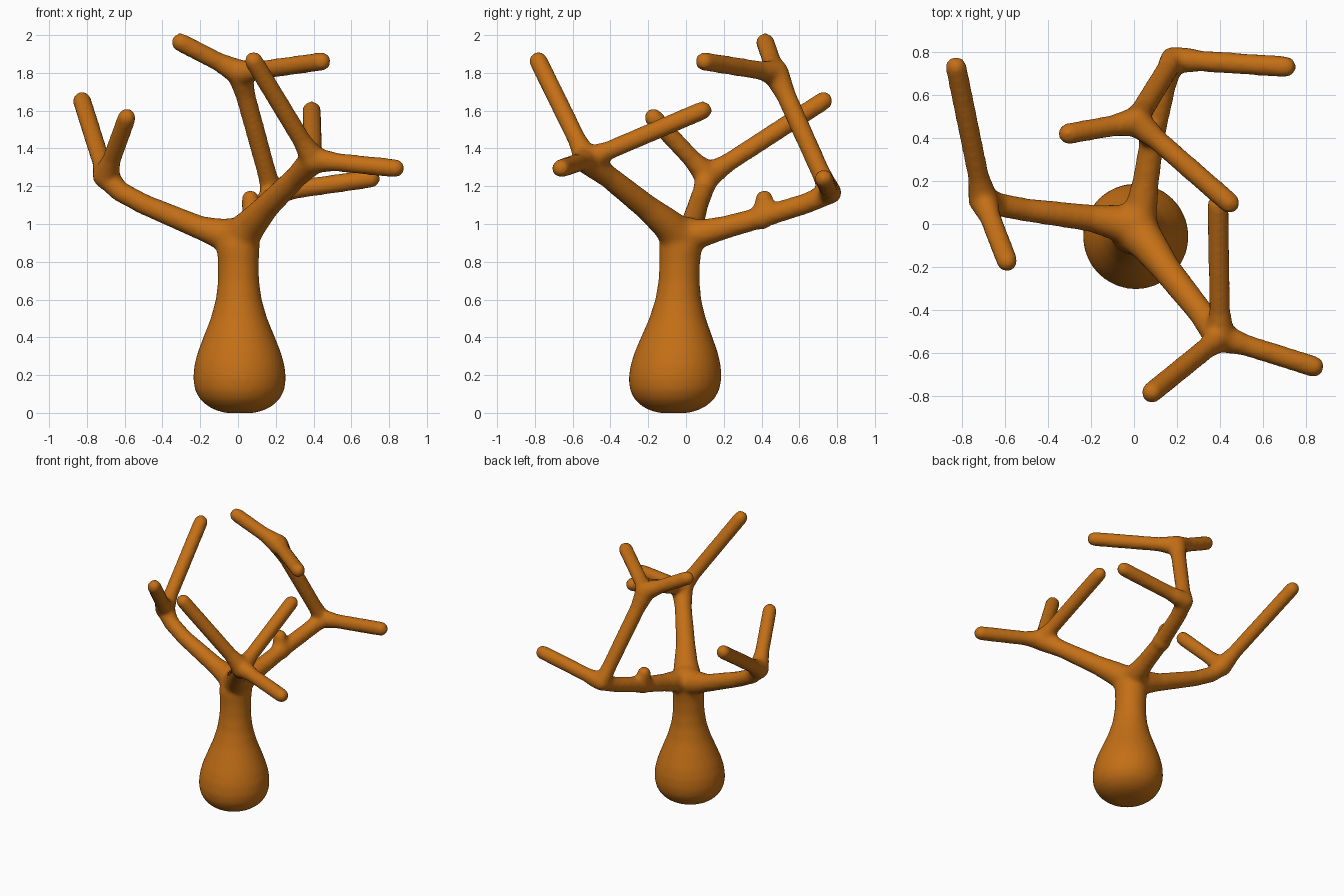
import bpy, bmesh, math
from mathutils import Vector, Matrix

if "Cube" in bpy.data.objects:
    bpy.data.objects.remove(bpy.data.objects["Cube"])

bm = bmesh.new()
GROW = 0.005          # makes up for the shrinkage of the smoothing


def ball(p, r):
    bmesh.ops.create_uvsphere(bm, u_segments=24, v_segments=14, radius=r,
                              matrix=Matrix.Translation(p))


def limb(points):
    """Round tapered limb through (x, y, z, radius) points."""
    pts = [(Vector(p[:3]), p[3] + GROW) for p in points]
    for p, r in pts:
        ball(p, r)
    for (a, ra), (b, rb) in zip(pts, pts[1:]):
        d = b - a
        m = Matrix.Translation((a + b) / 2) @ d.to_track_quat('Z', 'Y').to_matrix().to_4x4()
        bmesh.ops.create_cone(bm, cap_ends=True, segments=24, radius1=ra,
                              radius2=rb, depth=d.length, matrix=m)


def twig(start, tip, r=0.045, flare=0.066):
    """Straight twig that widens where it leaves its fork."""
    a, b = Vector(start), Vector(tip)
    u = (b - a).normalized()
    b += u * 0.004
    limb([(*a, flare), (*(a + u * 0.07), r + 0.009),
          (*(a + u * 0.13), r), (*b, r)])


# Trunk: bulbous base with a narrow neck, leaning slightly back
profile = [(0.0, 0.08), (0.015, 0.13), (0.035, 0.17), (0.07, 0.21),
           (0.12, 0.237), (0.18, 0.246), (0.25, 0.24), (0.32, 0.221),
           (0.4, 0.19), (0.5, 0.15), (0.6, 0.122), (0.7, 0.109),
           (0.8, 0.108), (0.88, 0.115), (0.95, 0.1), (1.01, 0.06)]
rings = []
for z, r in profile:
    cx, cy = 0.01 - 0.01 * z, -0.065 + 0.04 * z
    rings.append([bm.verts.new((cx + r * math.cos(math.tau * i / 32),
                                cy + r * math.sin(math.tau * i / 32), z))
                  for i in range(32)])
for lo, hi in zip(rings, rings[1:]):
    for i in range(32):
        j = (i + 1) % 32
        bm.faces.new((lo[i], lo[j], hi[j], hi[i]))
bm.faces.new(rings[0][::-1])
bm.faces.new(rings[-1])

# Left bough and its two twigs
fork_a = (-0.70, 0.115, 1.255)
limb([(0, -0.01, 0.93, 0.10), (-0.1, 0.01, 0.95, 0.076), (-0.2, 0.027, 0.98, 0.058),
      (-0.5, 0.065, 1.105, 0.05), (-0.63, 0.09, 1.175, 0.05), (*fork_a, 0.06)])
twig(fork_a, (-0.825, 0.725, 1.65))
twig(fork_a, (-0.59, -0.17, 1.56))

# Front right bough and its three twigs
fork_b = (0.40, -0.525, 1.34)
limb([(0.01, -0.03, 0.93, 0.10), (0.07, -0.10, 1.0, 0.08),
      (0.15, -0.21, 1.09, 0.063), (0.31, -0.41, 1.25, 0.055), (*fork_b, 0.07)])
twig(fork_b, (0.085, -0.78, 1.86))
twig(fork_b, (0.83, -0.66, 1.295))
twig(fork_b, (0.39, 0.085, 1.6))

# Back bough with a short stub, a side twig and a forked top
fork_c = (0.18, 0.765, 1.165)
fork_d = (0.01, 0.475, 1.80)
limb([(0.01, 0.0, 0.94, 0.095), (0.035, 0.08, 0.95, 0.07), (0.055, 0.2, 0.98, 0.057),
      (0.085, 0.4, 1.035, 0.052), (0.14, 0.64, 1.11, 0.05), (*fork_c, 0.053)])
limb([(0.085, 0.40, 1.035, 0.06), (0.07, 0.41, 1.09, 0.047), (0.065, 0.415, 1.133, 0.043)])
twig(fork_c, (0.70, 0.73, 1.24), flare=0.055)
limb([(*fork_c, 0.053), (0.15, 0.71, 1.28, 0.046),
      (0.04, 0.53, 1.68, 0.048), (*fork_d, 0.066)])
twig(fork_d, (-0.30, 0.42, 1.96))
twig(fork_d, (0.44, 0.10, 1.86))

# Fuse everything into one smooth skin
bmesh.ops.recalc_face_normals(bm, faces=bm.faces)
mesh = bpy.data.meshes.new("tree")
bm.to_mesh(mesh)
bm.free()
tree = bpy.data.objects.new("tree", mesh)
bpy.context.collection.objects.link(tree)

fuse = tree.modifiers.new("fuse", 'REMESH')
fuse.mode = 'VOXEL'
fuse.voxel_size = 0.015
fuse.use_smooth_shade = True
soften = tree.modifiers.new("soften", 'SMOOTH')
soften.factor = 0.5
soften.iterations = 10

bark = bpy.data.materials.new("bark")
bark.diffuse_color = (0.55, 0.16, 0.008, 1)
bark.use_nodes = True
bark.node_tree.nodes["Principled BSDF"].inputs["Base Color"].default_value = bark.diffuse_color
mesh.materials.append(bark)
